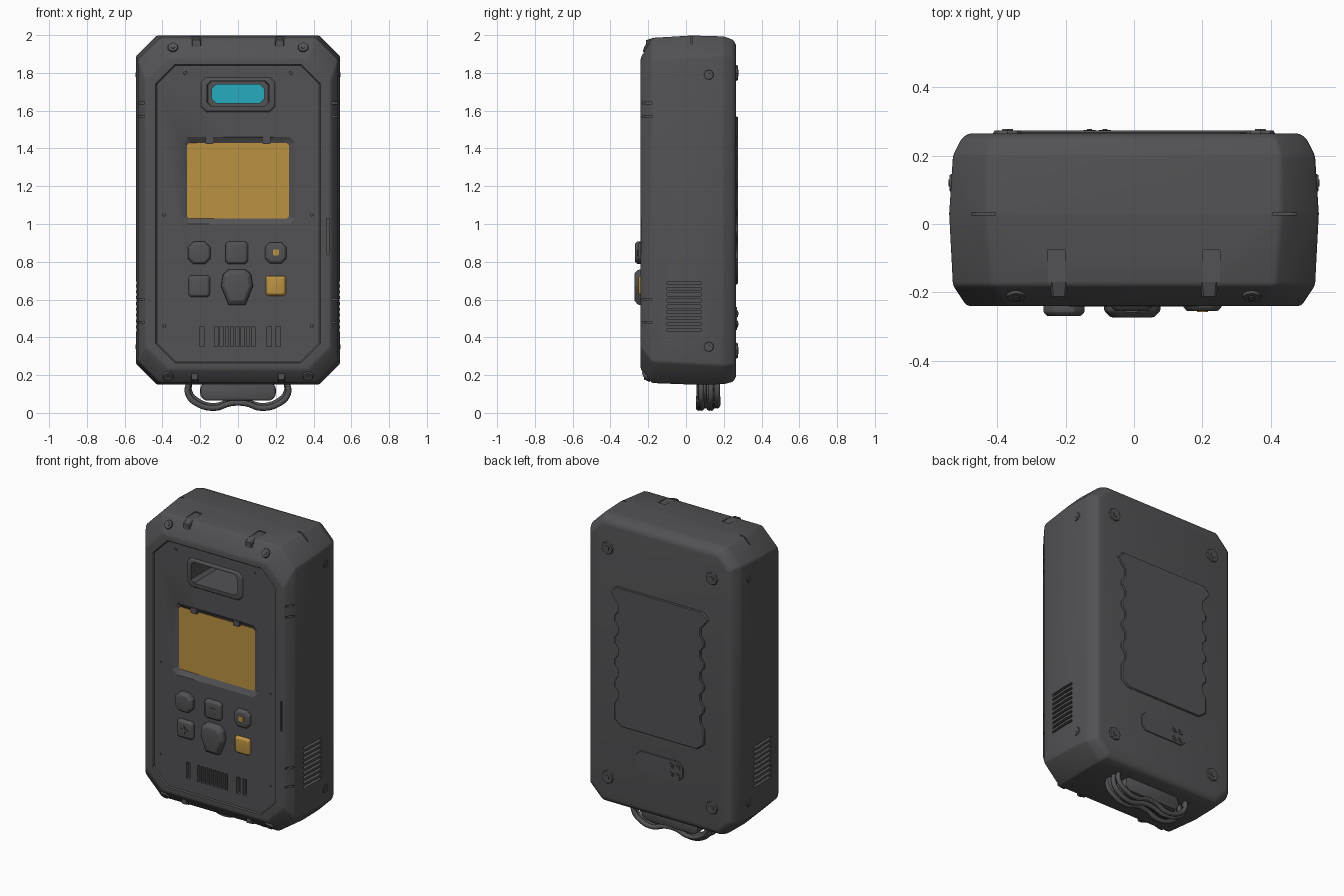
import bpy, bmesh, math
from mathutils import Vector, Matrix

if "Cube" in bpy.data.objects:
    bpy.data.objects.remove(bpy.data.objects["Cube"], do_unlink=True)


def material(name, rgb):
    m = bpy.data.materials.new(name)
    m.use_nodes = True
    m.diffuse_color = (*rgb, 1)
    m.node_tree.nodes["Principled BSDF"].inputs["Base Color"].default_value = (*rgb, 1)
    return m


GREY = material("charcoal grey", (0.085, 0.085, 0.09))
AMBER = material("amber", (0.50, 0.29, 0.055))
CYAN = material("cyan", (0.02, 0.41, 0.52))


def octagon(x, z, hw, hh, c):
    """Rectangle with cut corners, as (x, z) points."""
    a, b = hw - c, hh - c
    return [(x + p, z + q) for p, q in
            [(-a, -hh), (a, -hh), (hw, -b), (hw, b), (a, hh), (-a, hh), (-hw, b), (-hw, -b)]]


def loft(bm, rings):
    """Skin a list of (y, points) rings and cap both ends."""
    rows = [[bm.verts.new((x, y, z)) for x, z in pts] for y, pts in rings]
    n = len(rows[0])
    for r, s in zip(rows, rows[1:]):
        for i in range(n):
            j = (i + 1) % n
            bm.faces.new((r[i], r[j], s[j], s[i]))
    bm.faces.new(rows[0])
    bm.faces.new(rows[-1])
    bmesh.ops.recalc_face_normals(bm, faces=bm.faces)


def box(bm, centre, size):
    bmesh.ops.create_cube(bm, size=1, matrix=Matrix.Translation(centre) @ Matrix.Diagonal((*size, 1)))


def finish(bm, name, mat, bevel=0, smooth=True):
    if bevel:
        edges = [e for e in bm.edges if len(e.link_faces) == 2 and e.calc_face_angle() > 0.3]
        bmesh.ops.bevel(bm, geom=edges, offset=bevel, segments=2, profile=0.5, affect='EDGES')
    me = bpy.data.meshes.new(name)
    bm.to_mesh(me)
    bm.free()
    ob = bpy.data.objects.new(name, me)
    bpy.context.collection.objects.link(ob)
    me.materials.append(mat)
    if smooth:
        shade(ob)
    return ob


def select(ob):
    bpy.ops.object.select_all(action='DESELECT')
    ob.select_set(True)
    bpy.context.view_layer.objects.active = ob


def shade(ob):
    select(ob)
    bpy.ops.object.shade_smooth_by_angle(angle=math.radians(35))


def slab(name, rings, mat, bevel=0):
    bm = bmesh.new()
    loft(bm, rings)
    return finish(bm, name, mat, bevel)


def screw(name, centre, normal, radius, height, sides=12):
    bm = bmesh.new()
    turn = Vector(normal).to_track_quat('Z', 'Y').to_matrix().to_4x4()
    bmesh.ops.create_cone(bm, cap_ends=True, segments=sides, radius1=radius, radius2=radius * 0.85,
                          depth=height, matrix=Matrix.Translation(centre) @ turn)
    bmesh.ops.create_cone(bm, cap_ends=True, segments=6, radius1=radius * 0.45, radius2=radius * 0.4,
                          depth=height * 1.5, matrix=Matrix.Translation(centre) @ turn)
    return finish(bm, name, GREY)


def cut(targets, build):
    """Subtract a temporary shape from the targets."""
    bm = bmesh.new()
    build(bm)
    bmesh.ops.recalc_face_normals(bm, faces=bm.faces)
    cutter = finish(bm, "cutter", GREY, smooth=False)
    cutter.hide_render = True
    for ob in targets:
        select(ob)
        mod = ob.modifiers.new("cut", 'BOOLEAN')
        mod.operation, mod.object, mod.solver = 'DIFFERENCE', cutter, 'EXACT'
        bpy.ops.object.modifier_apply(modifier=mod.name)
    bpy.data.objects.remove(cutter, do_unlink=True)


# Case: octagonal rings from front to back
case_rings = [(-0.24, 0.49, 0.23, 1.88, 0.12), (-0.18, 0.53, 0.158, 1.985, 0.115),
              (0.03, 0.541, 0.15, 1.998, 0.11), (0.2, 0.53, 0.152, 1.993, 0.1),
              (0.25, 0.505, 0.165, 1.975, 0.09), (0.265, 0.485, 0.19, 1.95, 0.08)]
case = slab("case", [(y, octagon(0, (lo + hi) / 2, hw, (hi - lo) / 2, c))
                     for y, hw, lo, hi, c in case_rings], GREY, 0.01)
frame = slab("window_frame", [(-0.22, octagon(0, 1.685, 0.205, 0.1, 0.03)),
                              (-0.242, octagon(0, 1.685, 0.19, 0.085, 0.025))], GREY, 0.004)

# Shallow front panel and deep window
cut([case], lambda bm: loft(bm, [(-0.26, octagon(0, 1.055, 0.45, 0.805, 0.11)),
                                 (-0.232, octagon(0, 1.055, 0.43, 0.785, 0.1))]))
cut([case, frame], lambda bm: loft(bm, [(-0.3, octagon(0, 1.69, 0.165, 0.067, 0.02)),
                                        (0.06, octagon(0, 1.69, 0.16, 0.064, 0.02))]))


def details(bm):
    # Screen well
    loft(bm, [(-0.235, octagon(0, 1.23, 0.305, 0.235, 0.03)),
              (-0.208, octagon(0, 1.23, 0.265, 0.198, 0.012))])
    # Speaker slots
    for x in [-0.19, 0.165, 0.212] + [-0.115 + 0.028 * i for i in range(8)]:
        box(bm, (x, -0.23, 0.405), (0.017 if abs(x) < 0.15 else 0.025, 0.05, 0.105))
    for s in (-1, 1):
        # Side vents
        for i in range(9):
            box(bm, (s * 0.54, -0.01, 0.44 + 0.031 * i), (0.05, 0.18, 0.016))
        # Edge notches
        for z in (0.48, 0.6, 1.57, 1.64):
            box(bm, (s * 0.53, -0.22, z), (0.07, 0.08, 0.01))
        # Top latch grooves
        box(bm, (s * 0.227, -0.13, 2.0), (0.05, 0.11, 0.03))
        # Parting steps on the top corners
        box(bm, (s * 0.44, 0.03, 1.98), (0.07, 0.008, 0.06))
    # Grip slot on the left edge
    box(bm, (0.475, -0.24, 0.935), (0.014, 0.03, 0.19))


cut([case], details)
shade(case)
shade(frame)

# Window glass and screen
slab("window_glass", [(0.061, octagon(0, 1.69, 0.14, 0.052, 0.025)),
                      (0.052, octagon(0, 1.69, 0.14, 0.052, 0.025))], CYAN)
slab("screen", [(-0.206, octagon(0, 1.23, 0.27, 0.2, 0.012)),
                (-0.213, octagon(0, 1.23, 0.27, 0.2, 0.012))], AMBER)
for x in (-0.15, 0.15):
    slab("screen_clip", [(-0.2, octagon(x, 1.442, 0.022, 0.018, 0.004)),
                         (-0.236, octagon(x, 1.442, 0.022, 0.018, 0.004))], GREY)


# Buttons
def button(name, x, z, size, corner, front, mat=GREY):
    slab(name, [(-0.225, octagon(x, z, size, size, corner)),
                (front + 0.012, octagon(x, z, size, size, corner)),
                (front, octagon(x, z, size * 0.8, size * 0.8, corner * 0.8))], mat, 0.003)


button("round_button", -0.205, 0.847, 0.06, 0.03, -0.27)
button("menu_button", -0.007, 0.847, 0.06, 0.015, -0.255)
button("light_button", 0.2, 0.847, 0.056, 0.025, -0.255)
button("plus_button", -0.205, 0.67, 0.057, 0.012, -0.254)
button("amber_button", 0.2, 0.673, 0.053, 0.01, -0.252, AMBER)
slab("light_dot", [(-0.252, octagon(0.2, 0.85, 0.016, 0.016, 0.005)),
                   (-0.258, octagon(0.2, 0.85, 0.016, 0.016, 0.005))], AMBER)
slab("menu_dot", [(-0.25, octagon(-0.007, 0.847, 0.024, 0.018, 0.007)),
                  (-0.259, octagon(-0.007, 0.847, 0.024, 0.018, 0.007))], GREY)
for w, h in ((0.024, 0.007), (0.007, 0.024)):
    slab("plus_mark", [(-0.25, octagon(-0.205, 0.67, w, h, 0.002)),
                       (-0.259, octagon(-0.205, 0.67, w, h, 0.002))], GREY)

# Shield-shaped main button
shield = [(-0.045, -0.1), (0.045, -0.1), (0.085, 0), (0.075, 0.065), (0.045, 0.09),
          (-0.045, 0.09), (-0.075, 0.065), (-0.085, 0)]
slab("main_button", [(y, [(-0.005 + x * k, 0.67 + z * k) for x, z in shield])
                     for y, k in ((-0.225, 1), (-0.255, 0.97), (-0.273, 0.75))], GREY, 0.004)

# Screws on chamfers, sides, front and back
for s in (-1, 1):
    screw("top_screw", (s * 0.345, -0.21, 1.935), (0, -0.87, 0.5), 0.03, 0.014)
    screw("bottom_screw", (s * 0.37, -0.213, 0.193), (0, -0.78, -0.62), 0.03, 0.014)
    slab("top_latch", [(-0.17, octagon(s * 0.22, 1.965, 0.026, 0.022, 0.006)),
                       (-0.212, octagon(s * 0.22, 1.955, 0.022, 0.018, 0.006))], GREY)
    slab("bottom_latch", [(-0.19, octagon(s * 0.23, 0.185, 0.02, 0.022, 0.005)),
                          (-0.222, octagon(s * 0.23, 0.195, 0.016, 0.018, 0.005))], GREY)
    for z in (0.35, 1.79):
        screw("side_screw", (s * 0.535, 0.12, z), (s, 0, 0), 0.028, 0.01)
    for z in (0.33, 1.8):
        screw("back_screw", (s * 0.37, 0.267, z), (0, 1, 0), 0.045, 0.014, 8)
    for z in (0.46, 1.05, 1.8):
        screw("front_rivet", (s * (0.28 if z > 1.5 else 0.39), -0.232, z), (0, -1, 0), 0.01, 0.006, 8)

# Back cover with scalloped sides, mirrored
side = [(0.27, 0.68), (0.32, 0.72)]
for i in range(5):
    z = 0.82 + 0.14 * i
    side += [(0.32, z), (0.295, z + 0.035), (0.295, z + 0.08), (0.32, z + 0.11)]
side += [(0.35, 1.53), (0.31, 1.57)]
cover = side + [(-x, z) for x, z in reversed(side)]
slab("back_cover", [(0.255, cover), (0.268, cover),
                    (0.274, [(x * 0.98, 1.12 + (z - 1.12) * 0.99) for x, z in cover])], GREY)
slab("back_label", [(0.255, octagon(0, 0.5, 0.17, 0.065, 0.03)),
                    (0.27, octagon(0, 0.5, 0.165, 0.06, 0.03))], GREY)
for x in (-0.13, -0.085):
    for z in (0.47, 0.525):
        screw("back_stud", (x, 0.27, z), (0, 1, 0), 0.02, 0.01, 8)

# Bottom socket and looped cables
slab("cable_socket", [(0.06, octagon(0, 0.115, 0.2, 0.05, 0.025)),
                      (0.17, octagon(0, 0.115, 0.2, 0.05, 0.025))], GREY, 0.012)
loop = [(0.255, 0.18), (0.265, 0.1), (0.21, 0.045), (0.12, 0.026), (0.04, 0.05)]
path = loop + [(-x, z) for x, z in reversed(loop)]
for k in range(4):
    curve = bpy.data.curves.new("cable", 'CURVE')
    curve.dimensions = '3D'
    curve.bevel_depth, curve.bevel_resolution, curve.resolution_u = 0.015, 2, 5
    spline = curve.splines.new('BEZIER')
    spline.bezier_points.add(len(path) - 1)
    for p, (x, z) in zip(spline.bezier_points, path):
        wave = 0.008 * math.sin(9 * x + 2 * k)
        p.co = (x * (1 - 0.03 * (k % 2)), 0.075 + 0.028 * k + wave, z + 0.012 * (k % 2))
        p.handle_left_type = p.handle_right_type = 'AUTO'
    curve.materials.append(GREY)
    bpy.context.collection.objects.link(bpy.data.objects.new("cable", curve))
